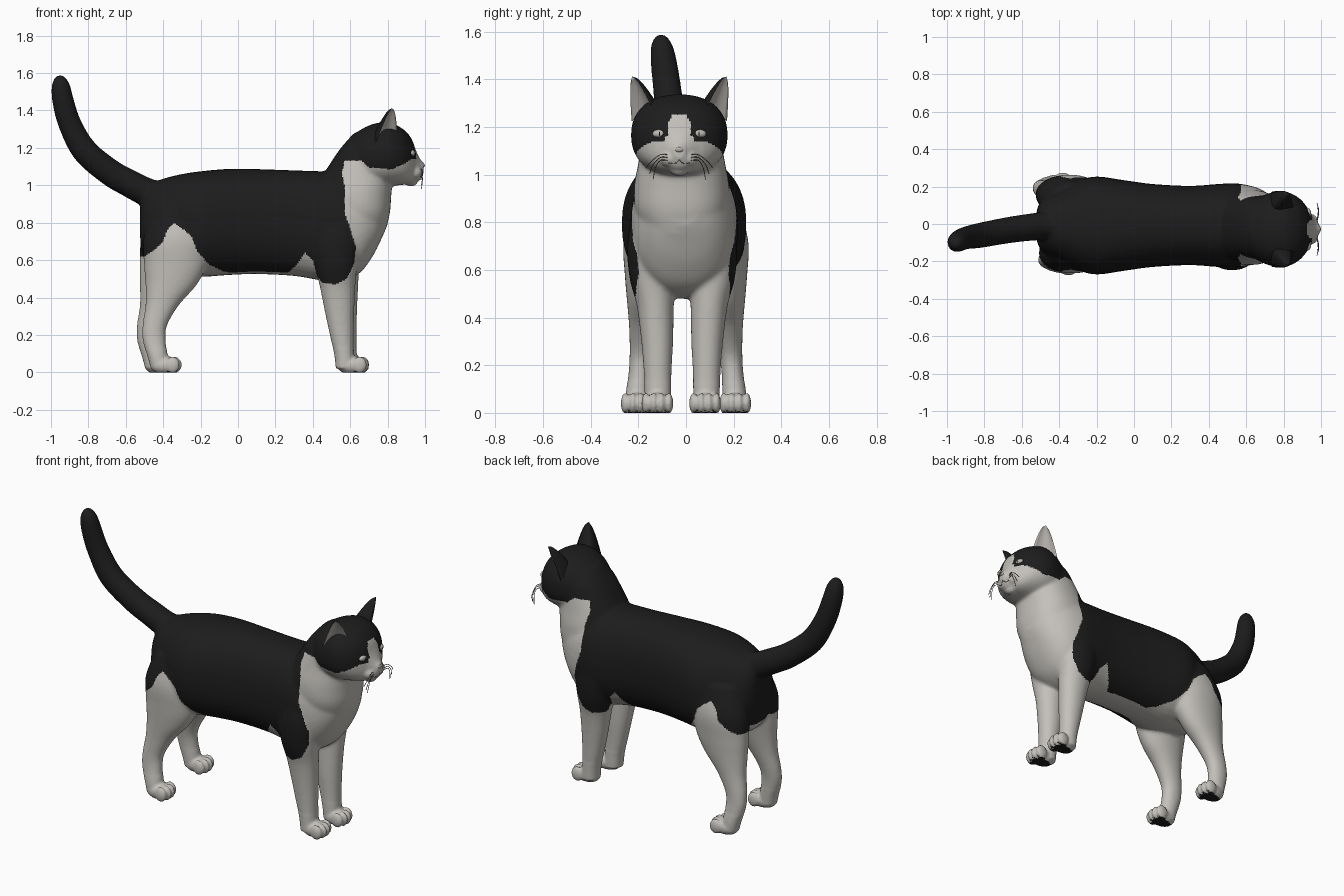
import bpy, bmesh, math
from mathutils import Vector, Matrix
from mathutils.bvhtree import BVHTree

if "Cube" in bpy.data.objects:
    bpy.data.objects.remove(bpy.data.objects["Cube"])

HEAD_Y = -0.028


def material(name, rgb):
    m = bpy.data.materials.new(name)
    m.diffuse_color = (*rgb, 1)
    m.use_nodes = True
    m.node_tree.nodes["Principled BSDF"].inputs["Base Color"].default_value = m.diffuse_color
    return m


BLACK = material("black fur", (0.012, 0.012, 0.012))
WHITE = material("white fur", (0.55, 0.53, 0.495))
INNER = material("inner ear", (0.50, 0.47, 0.44))
EYE = material("pale eye", (0.50, 0.49, 0.45))
NOSE = material("nose pink", (0.44, 0.40, 0.37))
WHISKER = material("whisker grey", (0.16, 0.15, 0.14))


def add_object(name, data, *mats):
    ob = bpy.data.objects.new(name, data)
    bpy.context.collection.objects.link(ob)
    for m in mats:
        data.materials.append(m)
    return ob


def spline(st, steps=5):
    """Catmull-Rom through number tuples."""
    out = []
    for i in range(len(st) - 1):
        a, b, c, d = st[max(i - 1, 0)], st[i], st[i + 1], st[min(i + 2, len(st) - 1)]
        for k in range(steps):
            t = k / steps
            out.append([q + 0.5 * t * (r - p + t * (2 * p - 5 * q + 4 * r - s + t * (3 * (q - r) + s - p)))
                        for p, q, r, s in zip(a, b, c, d)])
    return out + [list(st[-1])]


def loft(bm, stations, power=2.3, n=36):
    """Closed skin over rings (centre, half axis u, half axis v)."""
    rings = []
    for s in spline(stations):
        c, u, v = Vector(s[:3]), Vector(s[3:6]), Vector(s[6:])
        ring = []
        for i in range(n):
            a = 2 * math.pi * i / n
            f = [math.copysign(abs(w) ** (2 / power), w) for w in (math.cos(a), math.sin(a))]
            ring.append(bm.verts.new(c + u * f[0] + v * f[1]))
        rings.append(ring)
    for r, q in zip(rings, rings[1:]):
        for i in range(n):
            bm.faces.new((r[i], r[(i + 1) % n], q[(i + 1) % n], q[i]))
    bm.faces.new(rings[0][::-1])
    bm.faces.new(rings[-1])


def along_x(rows, cy=0.0):      # x, top, bottom, half width
    return [(x, cy, (t + b) / 2, 0, w, 0, 0, 0, (t - b) / 2) for x, t, b, w in rows]


def upright(rows, side=1, dx=0.0, cy=0.0):   # x, y, z, rx, ry
    return [(x + (dx if z < 0.5 else dx * max(0, (0.85 - z) / 0.35)), cy + side * y, z, rx, 0, 0, 0, ry, 0)
            for x, y, z, rx, ry in rows]


def blob(bm, c, r):
    bmesh.ops.create_uvsphere(bm, u_segments=24, v_segments=14, radius=1,
                              matrix=Matrix.Translation(c) @ Matrix.Diagonal((*r, 1)))


def paw(bm, x, y):
    blob(bm, (x, y, 0.037), (0.08, 0.056, 0.05))
    for k in (-1.5, -0.5, 0.5, 1.5):
        blob(bm, (x + 0.058 - 0.012 * abs(k), y + k * 0.032, 0.04), (0.038, 0.0185, 0.044))


bm = bmesh.new()
# torso
loft(bm, along_x([(-0.525, 0.86, 0.74, 0.05), (-0.51, 0.95, 0.63, 0.11), (-0.47, 1.0, 0.57, 0.155),
                  (-0.40, 1.035, 0.53, 0.19), (-0.3, 1.06, 0.52, 0.238), (-0.2, 1.075, 0.51, 0.262),
                  (-0.05, 1.088, 0.52, 0.242), (0.1, 1.087, 0.525, 0.222), (0.3, 1.08, 0.515, 0.212),
                  (0.45, 1.075, 0.49, 0.222), (0.55, 1.07, 0.48, 0.225), (0.65, 1.06, 0.53, 0.205),
                  (0.72, 1.03, 0.62, 0.168), (0.77, 0.98, 0.72, 0.12), (0.80, 0.92, 0.79, 0.06)], -0.008))
# neck
loft(bm, [((a + b) / 2, -0.018, z, (b - a) / 2, 0, 0, 0, w, 0) for z, a, b, w in (
    (0.75, 0.47, 0.785, 0.15), (0.85, 0.43, 0.812, 0.195), (0.95, 0.42, 0.82, 0.2),
    (1.05, 0.455, 0.83, 0.182), (1.12, 0.495, 0.84, 0.17), (1.2, 0.55, 0.84, 0.155), (1.28, 0.62, 0.8, 0.10))])
# head and muzzle
loft(bm, along_x([(0.57, 1.19, 1.1, 0.05), (0.6, 1.25, 1.04, 0.11), (0.66, 1.3, 1.0, 0.165),
                  (0.73, 1.33, 0.995, 0.195), (0.8, 1.337, 0.995, 0.203), (0.86, 1.315, 1.0, 0.182),
                  (0.90, 1.285, 1.005, 0.15), (0.93, 1.245, 1.01, 0.11), (0.95, 1.19, 1.015, 0.075),
                  (0.974, 1.14, 1.03, 0.045), (0.993, 1.12, 1.07, 0.022)], HEAD_Y), 2.25)
for s in (-1, 1):
    blob(bm, (0.94, HEAD_Y + s * 0.038, 1.068), (0.045, 0.045, 0.038))
blob(bm, (0.925, HEAD_Y, 1.022), (0.035, 0.04, 0.028))
# legs and paws
for s in (-1, 1):
    fx, hx = (0.015, -0.03) if s > 0 else (0, 0)
    loft(bm, upright([(0.53, 0.11, 0.88, 0.10, 0.085), (0.525, 0.13, 0.72, 0.13, 0.1), (0.525, 0.127, 0.57, 0.112, 0.095),
                      (0.533, 0.113, 0.45, 0.094, 0.078), (0.545, 0.105, 0.3, 0.076, 0.067),
                      (0.557, 0.103, 0.18, 0.062, 0.059), (0.567, 0.102, 0.1, 0.053, 0.056),
                      (0.575, 0.102, 0.02, 0.052, 0.055)], s, fx, -0.016), 2.1)
    paw(bm, 0.61 + fx * 0.2, -0.02 + s * 0.1)
    loft(bm, upright([(-0.32, 0.12, 0.88, 0.13, 0.10), (-0.33, 0.15, 0.72, 0.175, 0.112),
                      (-0.335, 0.157, 0.58, 0.168, 0.1), (-0.357, 0.165, 0.47, 0.138, 0.083),
                      (-0.405, 0.175, 0.36, 0.09, 0.064), (-0.445, 0.187, 0.25, 0.066, 0.05),
                      (-0.448, 0.195, 0.17, 0.062, 0.046), (-0.428, 0.203, 0.08, 0.054, 0.05),
                      (-0.415, 0.205, 0.02, 0.052, 0.05)], s, hx), 2.1)
    paw(bm, -0.39 + hx, s * 0.207)
# tail, rings square to its path
tail = [(-0.36, 0, 0.925, 0.08), (-0.48, -0.01, 0.96, 0.077), (-0.58, -0.02, 1.01, 0.074),
        (-0.685, -0.035, 1.07, 0.072), (-0.82, -0.06, 1.185, 0.069), (-0.9, -0.075, 1.33, 0.062),
        (-0.935, -0.09, 1.45, 0.058), (-0.948, -0.1, 1.53, 0.05), (-0.952, -0.104, 1.575, 0.03),
        (-0.953, -0.105, 1.59, 0.01)]
rows = []
for i, (x, y, z, r) in enumerate(tail):
    a, b = tail[max(i - 1, 0)], tail[min(i + 1, len(tail) - 1)]
    d = Vector((b[0] - a[0], 0, b[2] - a[2])).normalized()
    rows.append((x, y, z, 0, r * 0.98, 0, -d.z * r, 0, d.x * r))
loft(bm, rows, 2)
bmesh.ops.recalc_face_normals(bm, faces=bm.faces)

# fuse the parts into one smooth skin
raw = bpy.data.meshes.new("raw")
bm.to_mesh(raw)
bm.free()
tmp = add_object("raw", raw)
mod = tmp.modifiers.new("fuse", 'REMESH')
mod.mode, mod.voxel_size = 'VOXEL', 0.008
mod = tmp.modifiers.new("soften", 'SMOOTH')
mod.factor, mod.iterations = 0.5, 3
dg = bpy.context.evaluated_depsgraph_get()
skin = bpy.data.meshes.new_from_object(tmp.evaluated_get(dg))
bpy.data.objects.remove(tmp)
skin.materials.clear()
body = add_object("cat_body", skin, BLACK, WHITE)

# black coat area in side view (x, z)
COAT = [(-1.2, 0.62), (-0.5, 0.62), (-0.44, 0.66), (-0.4, 0.7), (-0.38, 0.76), (-0.34, 0.8), (-0.3, 0.77),
        (-0.25, 0.73), (-0.22, 0.65), (-0.16, 0.58), (-0.08, 0.54), (0, 0.525), (0.25, 0.515), (0.31, 0.57),
        (0.36, 0.64), (0.4, 0.6), (0.42, 0.52), (0.45, 0.48), (0.52, 0.47), (0.58, 0.5), (0.62, 0.58),
        (0.63, 0.67), (0.6, 0.77), (0.57, 0.85), (0.57, 1.0), (0.555, 1.07), (0.57, 1.13), (0.66, 1.13),
        (0.7, 1.095), (0.82, 1.085), (0.88, 1.11), (0.93, 1.14), (1.2, 1.15), (1.2, 2), (-1.2, 2)]


def in_coat(x, z):
    hit = False
    for (ax, az), (bx, bz) in zip(COAT, COAT[1:] + COAT[:1]):
        if (az > z) != (bz > z) and x < ax + (z - az) * (bx - ax) / (bz - az):
            hit = not hit
    return hit


def is_black(c, n):
    if c.z < 0.012:
        return n.z < -0.8                                  # paw pads
    dy = abs(c.y - HEAD_Y)
    if c.x > 0.87 and c.z < 1.25:                          # face blaze
        if dy < (0.06 if c.z < 1.16 else 0.046 if c.z < 1.22 else 0.046 - (c.z - 1.22) * 0.6):
            return False
    if c.z < 0.62 and abs(c.y + 0.01) < (0.125 if c.x > 0.35 else 0.08) and n.z < 0.3 and c.x > -0.45:
        return False                                       # belly and inner legs
    return in_coat(c.x, c.z)


bm = bmesh.new()
bm.from_mesh(skin)
upper = [v for v in bm.verts if v.co.z > 0.13 and v.co.x < 0.88]
for _ in range(8):
    bmesh.ops.smooth_vert(bm, verts=upper, factor=0.5, use_axis_x=True, use_axis_y=True, use_axis_z=True)
for v in bm.verts:
    v.co.z = max(v.co.z, 0)
bm.normal_update()
for f in bm.faces:
    f.smooth = True
    f.material_index = 0 if is_black(f.calc_center_median(), f.normal) else 1
tree = BVHTree.FromBMesh(bm)
bm.to_mesh(skin)
bm.free()


def on_face(dy, z):
    """Point of the face seen from the front."""
    p = tree.ray_cast(Vector((3, HEAD_Y + dy, z)), Vector((-1, 0, 0)))[0]
    return p or Vector((0.93, HEAD_Y + dy, z))


def ball(name, c, r, mat):
    b = bmesh.new()
    blob(b, c, r)
    for f in b.faces:
        f.smooth = True
    me = bpy.data.meshes.new(name)
    b.to_mesh(me)
    b.free()
    return add_object(name, me, mat)


def wire(name, pts, r, mat):
    cu = bpy.data.curves.new(name, 'CURVE')
    cu.dimensions, cu.bevel_depth, cu.bevel_resolution = '3D', r, 1
    sp = cu.splines.new('POLY')
    smooth = spline([tuple(p) for p in pts], 4)
    sp.points.add(len(smooth) - 1)
    for q, p in zip(sp.points, smooth):
        q.co = (*p, 1)
    return add_object(name, cu, mat)


# ears: black curved back and paler hollow front meeting at the rim
for s, label in ((-1, "right"), (1, "left")):
    def pt(x, y, z):
        return Vector((x, HEAD_Y + s * y, z))
    A, B, C, T = pt(0.85, 0.118, 1.29), pt(0.735, 0.2, 1.225), pt(0.69, 0.04, 1.32), pt(0.822, 0.198, 1.412)
    b = bmesh.new()
    for mat, ctrl in ((0, C), (1, C.lerp((A + B) / 2, 0.6))):
        grid = []
        for j in range(15):
            w = (1 - (j / 14) ** 1.5) ** 0.62
            row = []
            for i in range(13):
                u = i / 12
                p = A * (1 - u) ** 2 + ctrl * 2 * u * (1 - u) + B * u * u
                base = T.lerp((A + B) / 2, 1 - (j / 14) ** 1.5)     # rounded tip
                row.append(b.verts.new(base + (p - (A + B) / 2) * w))
            grid.append(row)
        for r, q in zip(grid, grid[1:]):
            for i in range(12):
                f = b.faces.new((r[i], r[i + 1], q[i + 1], q[i]))
                f.material_index, f.smooth = mat, True
    bmesh.ops.remove_doubles(b, verts=b.verts, dist=0.0005)
    bmesh.ops.recalc_face_normals(b, faces=b.faces)
    me = bpy.data.meshes.new(label + "_ear")
    b.to_mesh(me)
    b.free()
    add_object(label + "_ear", me, BLACK, INNER)

    # eye with dark slit
    e = on_face(s * 0.083, 1.172)
    ball(label + "_eye", e - Vector((0.010, 0, 0)), (0.018, 0.03, 0.018), EYE)
    ball(label + "_pupil", e + Vector((0.003, 0, 0)), (0.006, 0.004, 0.010), BLACK)
    # mouth line and whiskers
    wire(label + "_mouth", [on_face(0, 1.062), on_face(s * 0.02, 1.046), on_face(s * 0.045, 1.05)], 0.002, WHISKER)
    for k in range(3):
        p = on_face(s * 0.05, 1.06 + 0.012 * k)
        wire(f"{label}_whisker_{k + 1}", [p, p + Vector((0.006, s * 0.03, 0.0)),
             p + Vector((0.006, s * (0.05 + 0.01 * k), -0.03)),
             p + Vector((0.0, s * (0.06 + 0.015 * k), -0.08 + 0.012 * k))], 0.0018, WHISKER)

# nose
ball("nose", on_face(0, 1.105) - Vector((0.006, 0, 0)), (0.012, 0.02, 0.012), NOSE)
